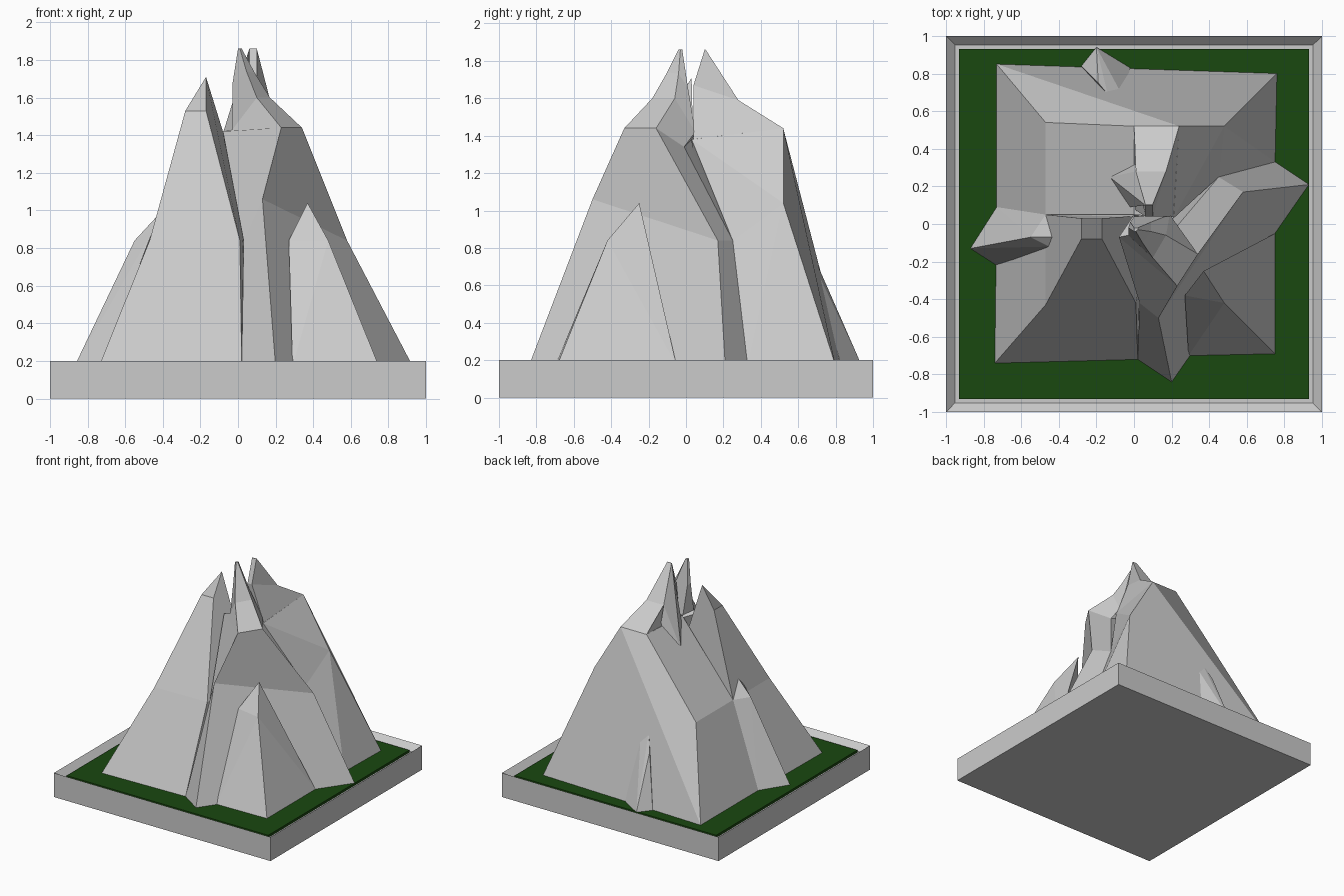
import bpy, bmesh

if "Cube" in bpy.data.objects:
    bpy.data.objects.remove(bpy.data.objects["Cube"])

FOOT = 0.17  # height of the grass


def finish(name, bm):
    bmesh.ops.recalc_face_normals(bm, faces=bm.faces)
    me = bpy.data.meshes.new(name)
    bm.to_mesh(me)
    bm.free()
    ob = bpy.data.objects.new(name, me)
    bpy.context.collection.objects.link(ob)
    return ob


def foot(*pts):
    return [(x, y, FOOT) for x, y in pts]


def loft(name, *rings):
    """Skin rings of equal length, bottom to top, capped at both ends."""
    bm = bmesh.new()
    vs = [[bm.verts.new(p) for p in r] for r in rings]
    n = len(rings[0])
    for a, b in zip(vs, vs[1:]):
        for i in range(n):
            j = (i + 1) % n
            bm.faces.new((a[i], a[j], b[j], b[i]))
    bm.faces.new(vs[0][::-1])
    bm.faces.new(vs[-1])
    return finish(name, bm)


def hull(name, pts):
    """Convex rock around a few points."""
    bm = bmesh.new()
    for p in pts:
        bm.verts.new(p)
    bmesh.ops.convex_hull(bm, input=bm.verts)
    bmesh.ops.delete(bm, geom=[v for v in bm.verts if not v.link_faces], context='VERTS')
    return finish(name, bm)


def box(bm, half, z0, z1):
    verts = bmesh.ops.create_cube(bm, size=1)['verts']
    for v in verts:
        v.co.x *= 2 * half
        v.co.y *= 2 * half
        v.co.z = z1 if v.co.z > 0 else z0


# Square tray with a shallow recess
bm = bmesh.new()
box(bm, 1.0, 0, 0.2)
top = [f for f in bm.faces if f.calc_center_median().z > 0.19]
bmesh.ops.inset_region(bm, faces=top, thickness=0.07)
for v in top[0].verts:
    v.co.z = FOOT - 0.02
finish("tray", bm)

# Grass slab in the recess
bm = bmesh.new()
box(bm, 0.93, FOOT - 0.02, FOOT)
grass = finish("grass", bm)
green = bpy.data.materials.new("grass_green")
green.diffuse_color = (0.01, 0.065, 0.005, 1)
green.use_nodes = True
green.node_tree.nodes["Principled BSDF"].inputs["Base Color"].default_value = green.diffuse_color
grass.data.materials.append(green)

# Left crag with its slanted summit
loft("left_crag",
     foot((-.74, -.74), (.02, -.72), (.10, .05), (-.73, .09)),
     [(-.47, -.43, .84), (.01, -.42, .84), (.10, .05, .84), (-.47, .05, .84)],
     [(-.28, -.08, 1.53), (-.17, -.08, 1.53), (-.17, .03, 1.71), (-.28, .03, 1.53)])

# Right crag, rising to the front needle
loft("right_crag",
     foot((.02, -.72), (.20, -.84), (.93, .21), (.75, .33), (0, .06)),
     [(.03, -.42, .84), (.13, -.50, 1.06), (.58, .17, .84), (.45, .25, .84), (0, .06, .84)],
     [(-.08, -.07, 1.42), (.23, -.33, 1.44), (.34, -.16, 1.44), (.23, -.01, 1.34), (0, .05, 1.40)],
     [(-.03, -.06, 1.43), (.10, -.18, 1.60), (.17, -.06, 1.60), (.19, .05, 1.42), (0, .04, 1.42)],
     [(-.03, -.02, 1.67), (.045, -.10, 1.74), (.09, -.04, 1.73), (.09, .01, 1.66), (-.02, .01, 1.66)],
     [(0, -.04, 1.86), (.01, -.04, 1.86), (.02, -.03, 1.86), (.02, -.02, 1.86), (0, -.02, 1.86)])

# Back massif: foot, middle and top corners, front-left first
pts = foot((-.73, .09), (.75, .33), (.76, .80), (-.73, .85)) + [
    (-.47, .05, .84), (.45, .25, .84), (.48, .52, 1.04), (-.47, .54, .84),
    (0, .05, 1.42), (.21, .03, 1.38), (.24, .52, 1.44), (0, .52, 1.44)]
faces = [(2, 3, 10, 6), (3, 7, 11, 10),             # back
         (3, 0, 4, 7), (7, 4, 8, 11),               # left
         (1, 2, 6), (1, 6, 5), (5, 6, 9), (6, 10, 9),  # right
         (0, 1, 5, 4), (4, 5, 9, 8),                # hidden front
         (8, 9, 10, 11), (3, 2, 1, 0)]
bm = bmesh.new()
vs = [bm.verts.new(p) for p in pts]
for f in faces:
    bm.faces.new([vs[i] for i in f])
finish("back_massif", bm)

# Back needle and its spur
loft("back_needle",
     [(0, .08, 1.38), (.21, .04, 1.38), (.24, .52, 1.44), (0, .52, 1.44)],
     [(.06, .04, 1.67), (.10, .04, 1.67), (.17, .28, 1.59), (.01, .28, 1.59)],
     [(.06, .10, 1.86), (.10, .10, 1.86), (.10, .105, 1.86), (.06, .105, 1.86)])
hull("needle_spur", [(.01, .28, 1.59), (-.13, .25, 1.25), (.01, .33, 1.40),
                     (.06, .10, 1.86), (-.02, .09, 1.40), (.08, .20, 1.35)])

# Buttresses around the foot
hull("front_right_buttress",
     foot((.29, -.70), (.75, -.69), (.75, -.05)) +
     [(.27, -.38, .84), (.48, -.42, .84), (.37, -.25, 1.04)])
hull("left_buttress",
     foot((-.73, .09), (-.87, -.13), (-.73, -.22)) +
     [(-.55, -.07, .84), (-.43, -.07, .97), (-.45, -.12, .90), (-.47, .05, .84)])
hull("back_buttress",
     foot((-.28, .84), (-.20, .94), (-.02, .83)) +
     [(-.19, .75, .60), (-.14, .69, .74), (-.06, .68, .72), (-.14, .60, .30)])
